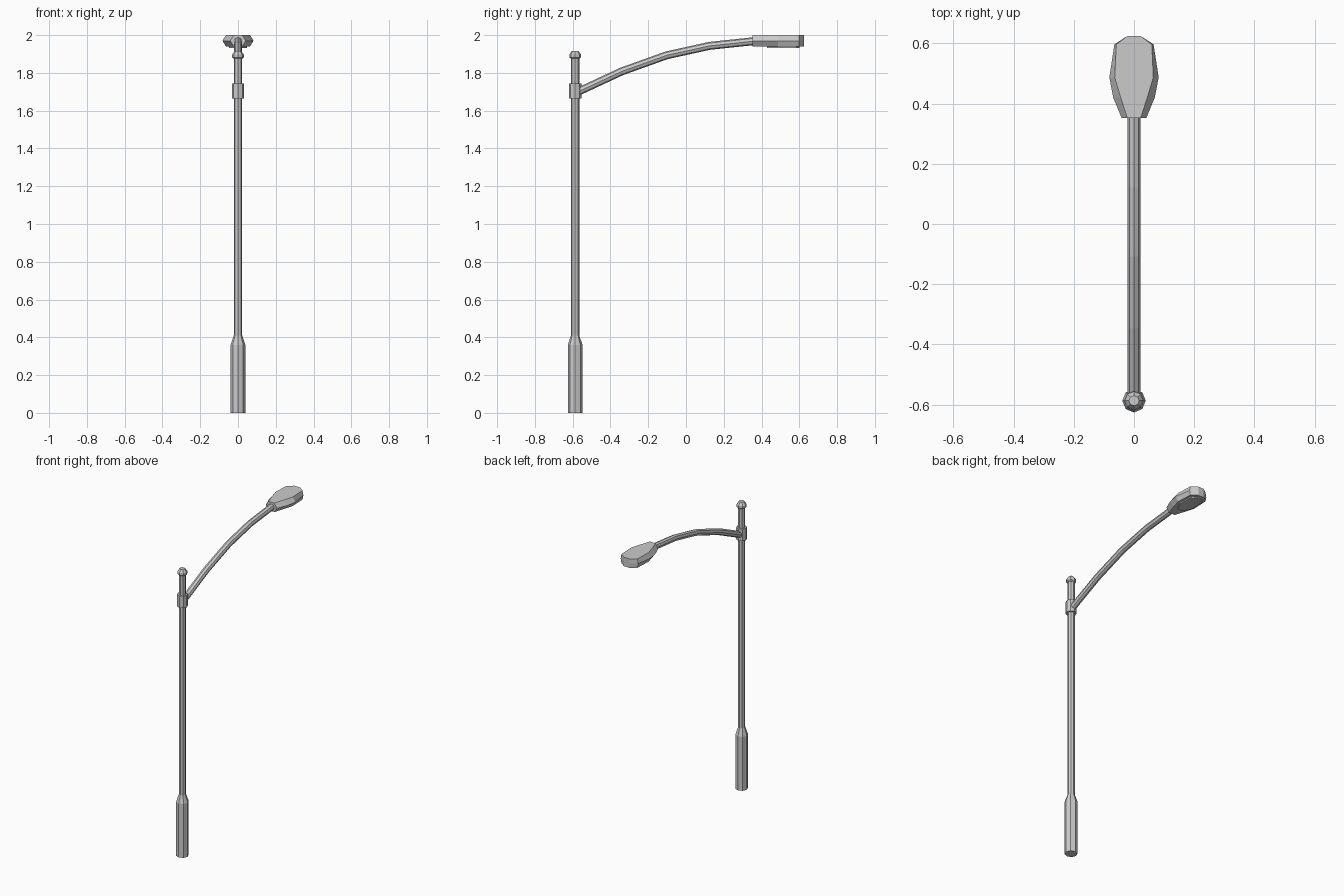
import bpy
from math import sin, cos, tau
from mathutils import Vector

if "Cube" in bpy.data.objects:
    bpy.data.objects.remove(bpy.data.objects["Cube"])

POLE_Y = -0.587
SIDES = 8


def make_object(name, verts, faces):
    mesh = bpy.data.meshes.new(name)
    mesh.from_pydata(verts, [], faces)
    obj = bpy.data.objects.new(name, mesh)
    bpy.context.collection.objects.link(obj)
    return obj


def loft(name, rings):
    """Skin a list of equal-length rings and cap both ends."""
    n = len(rings[0])
    verts = [v for ring in rings for v in ring]
    faces = [(r * n + i, r * n + (i + 1) % n, (r + 1) * n + (i + 1) % n, (r + 1) * n + i)
             for r in range(len(rings) - 1) for i in range(n)]
    faces.append(tuple(reversed(range(n))))
    faces.append(tuple(range(len(verts) - n, len(verts))))
    return make_object(name, verts, faces)


def turned(name, profile):
    """Octagonal lathe around the pole axis from (radius, z) pairs."""
    angles = [tau * i / SIDES for i in range(SIDES)]
    return loft(name, [[(r * cos(a), POLE_Y + r * sin(a), z) for a in angles]
                       for r, z in profile])


# Upright: wide base, shaft, arm collar and domed cap
turned("base", [(0.039, 0), (0.039, 0.36), (0.022, 0.41)])
turned("pole", [(0.022, 0.40), (0.022, 1.885)])
turned("arm_collar", [(0.033, 1.665), (0.033, 1.745)])
turned("pole_cap", [(0.024, 1.876), (0.031, 1.882), (0.031, 1.897), (0.017, 1.917)])

# Curved arm: octagonal tube swept along a path in the YZ plane
path = [Vector((0, y, z)) for y, z in
        [(-0.587, 1.693), (-0.34, 1.808), (-0.103, 1.893), (0.124, 1.943), (0.37, 1.969)]]
rings = []
for i, p in enumerate(path):
    t = (path[min(i + 1, len(path) - 1)] - path[max(i - 1, 0)]).normalized()
    side = Vector((1, 0, 0))
    up = side.cross(t)
    rings.append([p + 0.021 * (side * cos(tau * k / SIDES) + up * sin(tau * k / SIDES))
                  for k in range(SIDES)])
loft("arm", rings)


# Lamp head: mirrored outline, widest at mid height
def outline(half, z):
    right = [(x, y, z) for x, y in half]
    return right + [(-x, y, z) for x, y, z in reversed(right)]


rim = [(0.041, 0.352), (0.069, 0.42), (0.082, 0.487), (0.065, 0.597), (0.021, 0.625)]
edge = [(0.022, 0.352), (0.044, 0.42), (0.064, 0.487), (0.059, 0.597), (0.021, 0.625)]
loft("lamp_head", [outline(edge, 1.94), outline(rim, 1.97), outline(edge, 2.0)])

# Shallow lens under the head
lens = [(0.022, 0.43), (0.048, 0.487), (0.045, 0.585), (0.018, 0.602)]
loft("lamp_lens", [outline(lens, 1.932), outline(lens, 1.945)])
